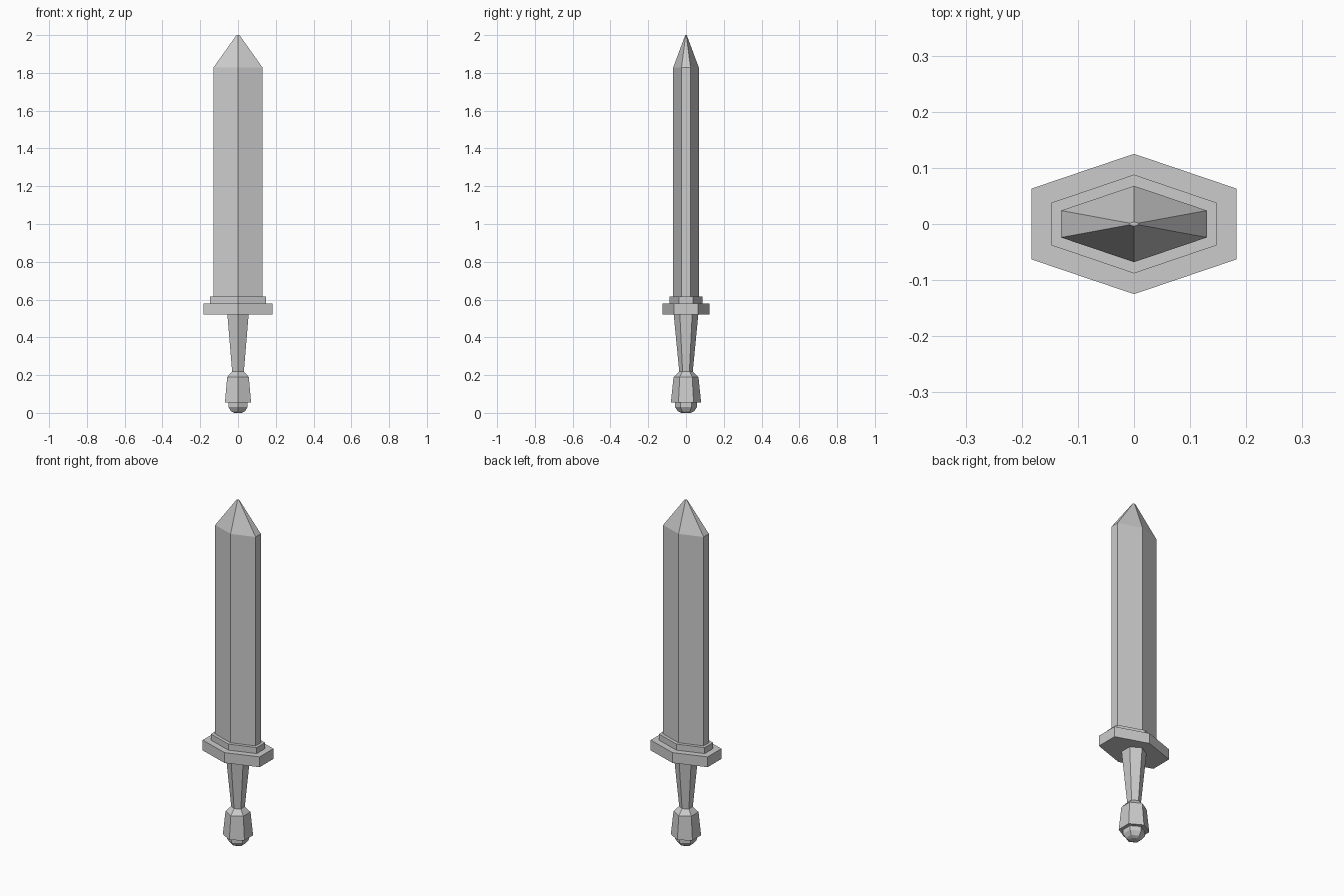
import bpy, bmesh

if "Cube" in bpy.data.objects:
    bpy.data.objects.remove(bpy.data.objects["Cube"])


def hexagon(rx, ry, s):
    # six-sided section with points on the front and back
    return [(0, -ry), (rx, -s), (rx, s), (0, ry), (-rx, s), (-rx, -s)]


def loft(name, sections):
    # each section: (z, half width x, half depth y, half side-face y)
    bm = bmesh.new()
    rings = [[bm.verts.new((x, y, z)) for x, y in hexagon(rx, ry, s)]
             for z, rx, ry, s in sections]
    for a, b in zip(rings, rings[1:]):
        for i in range(6):
            j = (i + 1) % 6
            bm.faces.new((a[i], a[j], b[j], b[i]))
    bm.faces.new(rings[0][::-1])
    bm.faces.new(rings[-1])
    bmesh.ops.recalc_face_normals(bm, faces=bm.faces)
    mesh = bpy.data.meshes.new(name)
    bm.to_mesh(mesh)
    bm.free()
    obj = bpy.data.objects.new(name, mesh)
    bpy.context.collection.objects.link(obj)
    return obj


def regular(z, r):
    return (z, r * 0.866, r, r / 2)


# Blade with a short point
loft("blade", [(0.615, 0.13, 0.068, 0.024),
               (1.828, 0.13, 0.068, 0.024),
               (2.0, 0.008, 0.004, 0.0015)])

# Stepped crossguard
loft("guard_collar", [(0.58, 0.147, 0.088, 0.038), (0.615, 0.147, 0.088, 0.038)])
loft("crossguard", [(0.52, 0.183, 0.125, 0.063), (0.58, 0.183, 0.125, 0.063)])

# Tapered grip
loft("grip", [regular(0.22, 0.036), regular(0.52, 0.065)])

# Pommel with end cap
loft("pommel", [regular(0.0, 0.024), regular(0.008, 0.042), regular(0.03, 0.058),
                regular(0.055, 0.058), regular(0.055, 0.08),
                regular(0.19, 0.066), regular(0.22, 0.036)])
